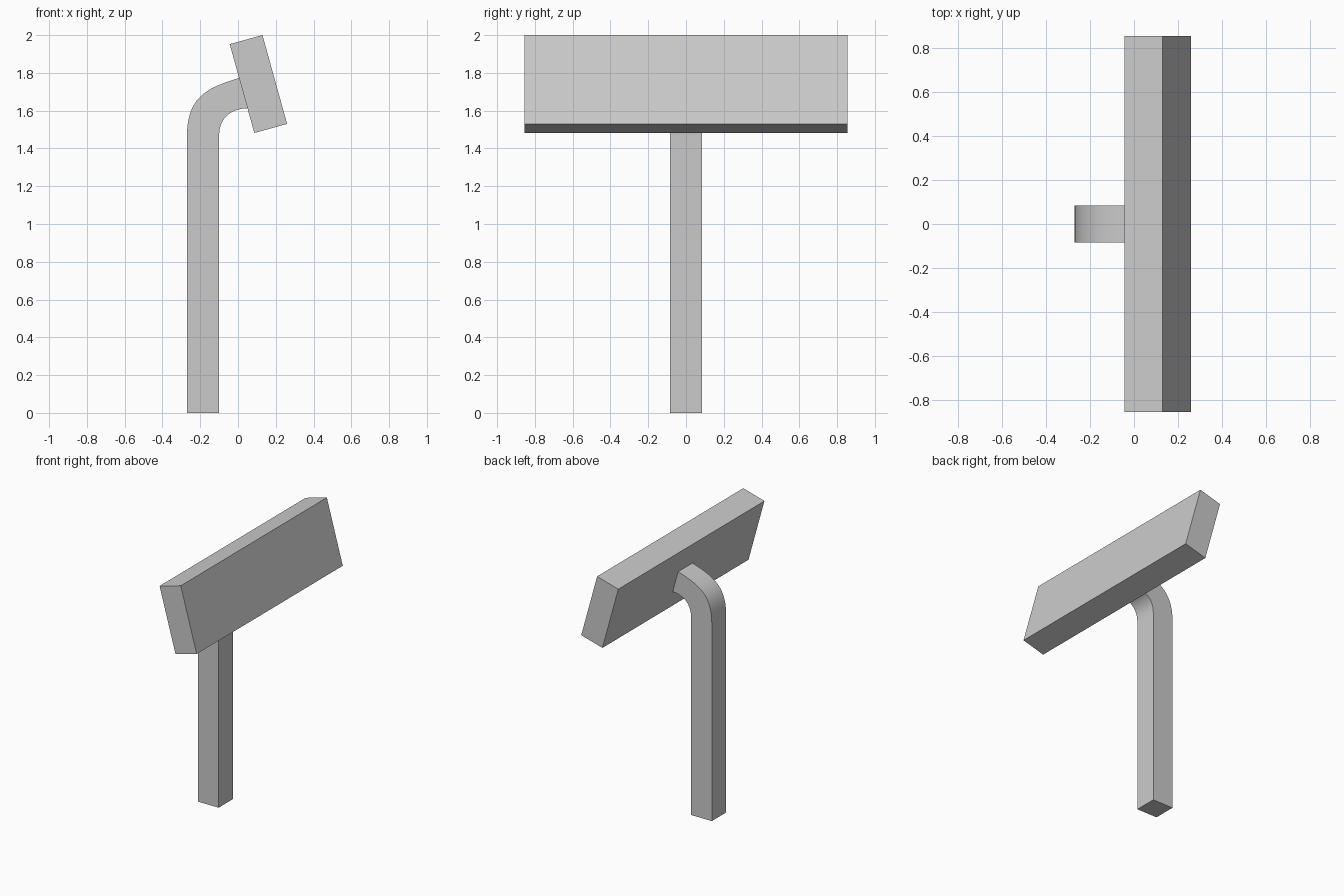
import bpy, bmesh, math
from mathutils import Vector, Matrix
from mathutils.geometry import interpolate_bezier

cube = bpy.data.objects.get("Cube")
if cube:
    bpy.data.objects.remove(cube, do_unlink=True)

# Single grey finish
grey = bpy.data.materials.new("plain_grey")
grey.use_nodes = True
colour = (0.6, 0.6, 0.6, 1)
grey.diffuse_color = colour
grey.node_tree.nodes["Principled BSDF"].inputs["Base Color"].default_value = colour


def add_object(name, bm):
    bmesh.ops.recalc_face_normals(bm, faces=bm.faces)
    mesh = bpy.data.meshes.new(name)
    bm.to_mesh(mesh)
    bm.free()
    mesh.materials.append(grey)
    obj = bpy.data.objects.new(name, mesh)
    bpy.context.collection.objects.link(obj)
    return obj


# Tilted rectangular head
bm = bmesh.new()
place = (Matrix.Translation((0.108, 0, 1.741))
         @ Matrix.Rotation(math.radians(-15.5), 4, 'Y')
         @ Matrix.Diagonal((0.18, 1.71, 0.488, 1)))
bmesh.ops.create_cube(bm, size=1, matrix=place)
add_object("head", bm)


# Square post: outer and inner edges of the side profile, bent toward the head
def edge(x, controls, end):
    bend = interpolate_bezier(*[Vector((px, 0, pz)) for px, pz in controls], 16)
    return [Vector((x, 0, 0))] + bend + [Vector((end[0], 0, end[1]))]


outer = edge(-0.27, [(-0.27, 1.47), (-0.27, 1.68), (-0.15, 1.725), (0.005, 1.773)], (0.04, 1.782))
inner = edge(-0.10, [(-0.10, 1.465), (-0.10, 1.56), (-0.04, 1.61), (0.05, 1.613)], (0.085, 1.617))

bm = bmesh.new()
half = Vector((0, 0.084, 0))
rings = [[bm.verts.new(p) for p in (o - half, i - half, i + half, o + half)]
         for o, i in zip(outer, inner)]
for a, b in zip(rings, rings[1:]):
    for k in range(4):
        n = (k + 1) % 4
        bm.faces.new((a[k], a[n], b[n], b[k]))
bm.faces.new(rings[0])
bm.faces.new(rings[-1])
post = add_object("bent_post", bm)

bpy.ops.object.select_all(action='DESELECT')
post.select_set(True)
bpy.context.view_layer.objects.active = post
bpy.ops.object.shade_smooth_by_angle(angle=math.radians(30))
